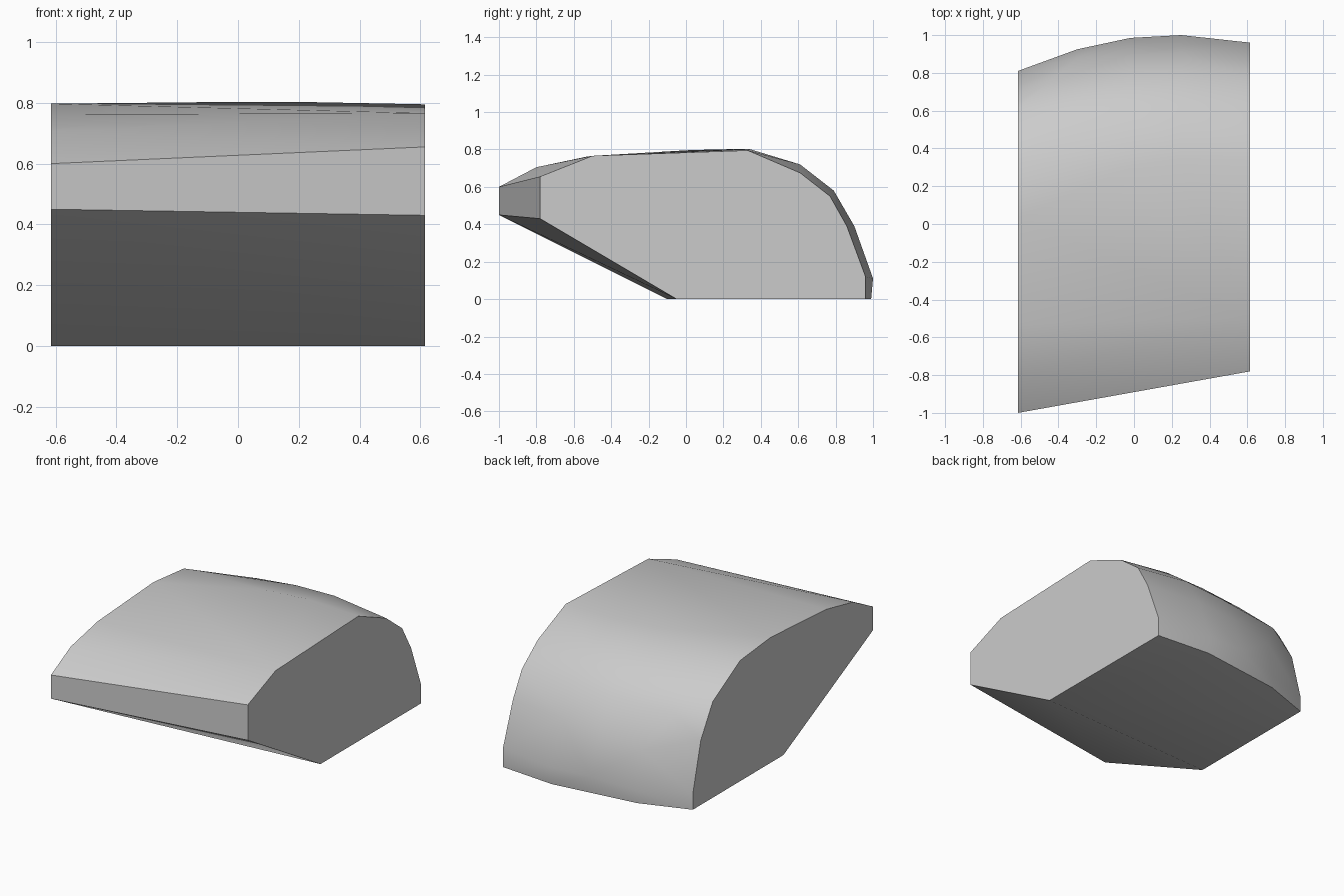
import bpy
import bmesh
import math

cube = bpy.data.objects.get("Cube")
if cube:
    bpy.data.objects.remove(cube, do_unlink=True)

# One plain grey for the whole block
grey = bpy.data.materials.new("light_grey")
grey.use_nodes = True
colour = (0.6, 0.6, 0.6, 1.0)
grey.diffuse_color = colour
grey.node_tree.nodes["Principled BSDF"].inputs["Base Color"].default_value = colour

# Cross-sections (y, z) across the width, keyed by x
sections = {
    -0.615: [(-0.1, 0), (-1, 0.45), (-1, 0.6), (-0.8, 0.705), (-0.53, 0.762),
             (0.03, 0.797), (0.335, 0.767), (0.61, 0.61), (0.73, 0.41), (0.81, 0.1), (0.81, 0)],
    -0.45: [(0.75, 0.54)],
    -0.3: [(0.18, 0.80), (0.62, 0.68), (0.88, 0.32), (0.925, 0.08), (0.92, 0)],
    -0.02: [(0.3, 0.803), (0.61, 0.715), (0.79, 0.56), (0.89, 0.38), (0.985, 0.12)],
    0.25: [(0.34, 0.802), (0.61, 0.72), (0.79, 0.58), (0.9, 0.39), (1, 0.11), (0.99, 0)],
    0.615: [(-0.05, 0), (-0.78, 0.43), (-0.78, 0.655), (-0.5, 0.766), (0.33, 0.795),
            (0.61, 0.675), (0.77, 0.55), (0.86, 0.39), (0.96, 0.12), (0.96, 0)],
}

# Skin the sections into one closed convex block
bm = bmesh.new()
for x, profile in sections.items():
    for y, z in profile:
        bm.verts.new((x, y, z))
hull = bmesh.ops.convex_hull(bm, input=bm.verts)
loose = [v for v in bm.verts if not v.link_faces]
bmesh.ops.delete(bm, geom=loose, context='VERTS')
bmesh.ops.dissolve_limit(bm, angle_limit=math.radians(0.5), verts=bm.verts, edges=bm.edges)
bmesh.ops.recalc_face_normals(bm, faces=bm.faces)

mesh = bpy.data.meshes.new("curved_block")
bm.to_mesh(mesh)
bm.free()
mesh.materials.append(grey)
block = bpy.data.objects.new("curved_block", mesh)
bpy.context.collection.objects.link(block)

# Smooth the curved top and back, keep the rims crisp
bpy.ops.object.select_all(action='DESELECT')
block.select_set(True)
bpy.context.view_layer.objects.active = block
bpy.ops.object.shade_smooth_by_angle(angle=math.radians(35))
